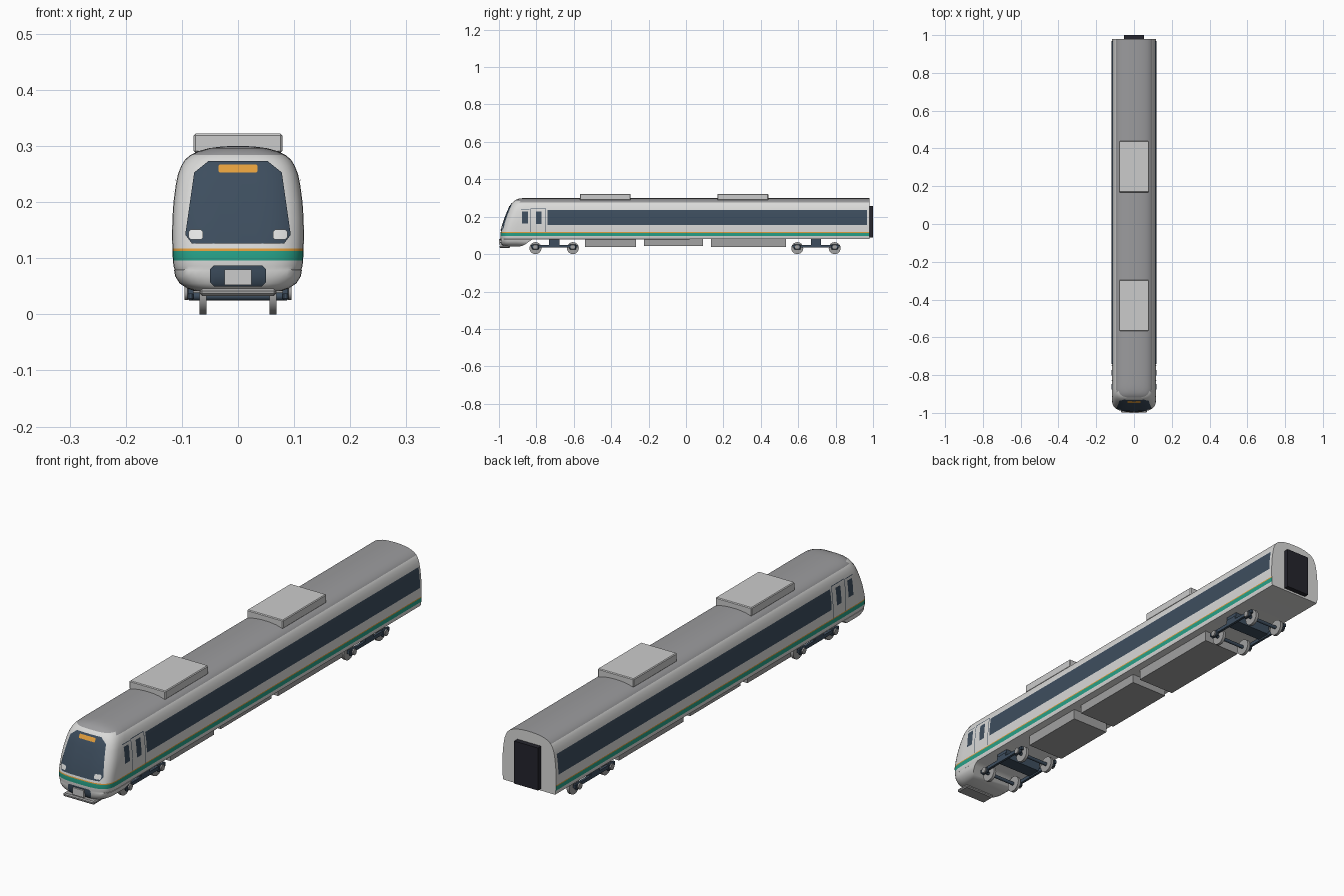
import bpy, bmesh, math
from mathutils import Vector
from mathutils.bvhtree import BVHTree

cube = bpy.data.objects.get("Cube")
if cube:
    bpy.data.objects.remove(cube, do_unlink=True)


def material(name, r, g, b):
    m = bpy.data.materials.new(name)
    m.use_nodes = True
    m.diffuse_color = (r, g, b, 1)
    node = next(n for n in m.node_tree.nodes if n.type == 'BSDF_PRINCIPLED')
    node.inputs["Base Color"].default_value = (r, g, b, 1)
    return m


silver = material("silver_body", .70, .70, .69)
roof_grey = material("roof_grey", .33, .33, .34)
slate = material("slate_glass", .047, .075, .112)
teal = material("teal_stripe", .02, .36, .25)
orange = material("orange_trim", .76, .34, .045)
black = material("end_door_black", .018, .018, .026)
light_grey = material("unit_light_grey", .60, .60, .60)
under_grey = material("underframe_grey", .36, .36, .36)
lamp_white = material("lamp_white", .85, .86, .85)


def finish(name, bm, *mats, smooth=False):
    mesh = bpy.data.meshes.new(name)
    bm.to_mesh(mesh)
    bm.free()
    for m in mats:
        mesh.materials.append(m)
    ob = bpy.data.objects.new(name, mesh)
    bpy.context.collection.objects.link(ob)
    if smooth:
        bpy.ops.object.select_all(action='DESELECT')
        ob.select_set(True)
        bpy.context.view_layer.objects.active = ob
        bpy.ops.object.shade_smooth_by_angle(angle=math.radians(32))
    return ob


def box(name, x, y, z, mat, bevel=0):
    """Box from (min, max) ranges."""
    bm = bmesh.new()
    bmesh.ops.create_cube(bm, size=1)
    for v in bm.verts:
        v.co = [r[0] + (c + .5) * (r[1] - r[0]) for c, r in zip(v.co, (x, y, z))]
    if bevel:
        bmesh.ops.bevel(bm, geom=bm.edges[:], offset=bevel, segments=1, affect='EDGES')
    return finish(name, bm, mat)


def cylinder_x(name, x, y, z, radius, depth, mat):
    bm = bmesh.new()
    bmesh.ops.create_cone(bm, cap_ends=True, segments=24, radius1=radius,
                          radius2=radius, depth=depth)
    for v in bm.verts:
        v.co = (x + v.co.z, y + v.co.x, z + v.co.y)
    return finish(name, bm, mat, smooth=True)


# Car body: stacked plan outlines (height, half width, nose y, rear y)
REAR = .98
LAYERS = [
    (.042, .078, -.970, -.885), (.046, .090, -.980, -.870), (.055, .104, -.987, -.855),
    (.068, .112, -.990, -.838), (.079, .114, -.991, -.820), (.080, .113, -.991, REAR),
    (.086, .115, -.992, REAR), (.096, .116, -.992, REAR), (.113, .117, -.992, REAR),
    (.117, .117, -.991, REAR), (.140, .1175, -.985, REAR), (.170, .117, -.976, REAR),
    (.200, .115, -.965, REAR), (.230, .111, -.953, REAR), (.250, .107, -.944, REAR),
    (.265, .101, -.935, REAR), (.275, .095, -.928, REAR), (.284, .085, -.919, REAR),
    (.291, .070, -.908, REAR), (.296, .052, -.895, REAR), (.299, .030, -.875, REAR),
    (.300, .012, -.850, REAR)]
NOSE_DEPTH, POWER, STEPS = .08, 2 / 3.5, 9


def outline(w, front, rear):
    pts = [(-w, rear)]
    for i in range(-STEPS, STEPS + 1):
        t = i / STEPS * math.pi / 2
        x = math.copysign(abs(math.sin(t)) ** POWER, t) * w
        pts.append((x, front + NOSE_DEPTH * (1 - max(0, math.cos(t)) ** POWER)))
    return pts + [(w, rear)]


bm = bmesh.new()
rings = [[bm.verts.new((x, y, z)) for x, y in outline(w, f, r)] for z, w, f, r in LAYERS]
for a, b in zip(rings, rings[1:]):
    for i in range(len(a)):
        j = (i + 1) % len(a)
        bm.faces.new((a[i], a[j], b[j], b[i]))
bm.faces.new(rings[0])
bm.faces.new(rings[-1])
bmesh.ops.recalc_face_normals(bm, faces=bm.faces[:])
for f in bm.faces:
    c = f.calc_center_median()
    rear_wall = f.normal.y > .9
    if .096 < c.z < .113 and not rear_wall:
        f.material_index = 2
    elif .113 < c.z < .117 and not rear_wall:
        f.material_index = 3
    elif c.z > .275 and not rear_wall and (c.y > -.89 or c.z > .284):
        f.material_index = 1
surface = BVHTree.FromBMesh(bm)
finish("car_body", bm, silver, roof_grey, teal, orange, smooth=True)


def plate(name, points, facing, mat, lift=.002):
    """Thin panel draped on the body. facing: 0 = nose, +1 / -1 = left / right side."""
    bm = bmesh.new()
    bm.faces.new([bm.verts.new((u, 0, v)) for u, v in points])
    cuts = [((0, 0, layer[0]), (0, 0, 1)) for layer in LAYERS]
    if facing == 0:
        cuts += [((i * .008, 0, 0), (1, 0, 0)) for i in range(-13, 14)]
    for co, no in cuts:
        bmesh.ops.bisect_plane(bm, geom=bm.verts[:] + bm.edges[:] + bm.faces[:],
                               plane_co=co, plane_no=no, dist=1e-5)
    out = Vector((facing, 0 if facing else -1, 0))
    for v in bm.verts:
        u, _, h = v.co
        start = Vector((facing, u, h)) if facing else Vector((u, -2, h))
        hit = surface.ray_cast(start, -out)[0]
        if hit:
            v.co = hit + out * lift
    bm.normal_update()
    for f in bm.faces:
        if f.normal.dot(out) < 0:
            f.normal_flip()
    return finish(name, bm, mat, smooth=True)


def rect(u0, u1, v0, v1, c=0):
    """Rectangle with optional chamfered corners."""
    if not c:
        return [(u0, v0), (u1, v0), (u1, v1), (u0, v1)]
    return [(u0 + c, v0), (u1 - c, v0), (u1, v0 + c), (u1, v1 - c),
            (u1 - c, v1), (u0 + c, v1), (u0, v1 - c), (u0, v0 + c)]


# Nose details
half = [(.082, .126), (.094, .142), (.078, .253), (.053, .273)]
plate("windshield", half + [(-x, z) for x, z in reversed(half)], 0, slate, .003)
plate("destination_sign", rect(-.035, .035, .253, .267, .002), 0, orange, .005)
for side, s in (("left", 1), ("right", -1)):
    lamp = [(s * u, v) for u, v in rect(.062, .088, .133, .151, .004)]
    plate("headlight_" + side, lamp, 0, lamp_white, .006)
plate("coupler_recess", rect(-.05, .05, .05, .087, .007), 0, slate, .003)
box("coupler_cover", (-.024, .024), (-1, -.98), (.052, .080), light_grey)
box("nose_skirt", (-.068, .068), (-.998, -.94), (.033, .046), under_grey, .004)

# Side windows, cab doors and door seams
for side, s in (("left", 1), ("right", -1)):
    plate("window_band_" + side, rect(-.74, .968, .156, .236), s, slate)
    plate("cab_window_" + side, rect(-.876, -.846, .164, .229), s, slate)
    plate("door_window_" + side, rect(-.802, -.773, .160, .229), s, slate)
    plate("cab_window_seam_" + side, rect(-.882, -.838, .238, .241), s, slate)
    plate("door_top_seam_" + side, rect(-.830, -.748, .241, .244), s, slate)
    plate("door_front_seam_" + side, rect(-.831, -.828, .118, .243), s, slate)
    plate("door_rear_seam_" + side, rect(-.751, -.748, .118, .243), s, slate)

# Gangway door on the rear wall
box("end_door", (-.052, .052), (.975, 1), (.088, .256), black)

# Roof units and underfloor equipment
for i, y in enumerate(((-.567, -.297), (.168, .440))):
    box(f"roof_unit_{i + 1}", (-.079, .079), y, (.288, .322), light_grey, .003)
for i, (y, low) in enumerate((((-.54, -.267), .037), ((-.225, .092), .043),
                              ((.133, .535), .037))):
    box(f"underfloor_box_{i + 1}", (-.082, .082), y, (low, .084), under_grey)

# Bogies
for place, y in (("front", -.705), ("rear", .695)):
    box(place + "_bolster", (-.084, .084), (y - .028, y + .028), (.042, .084), slate)
    for side, s in (("left", 1), ("right", -1)):
        label = f"{place}_{side}"
        xs = sorted((s * .079, s * .089))
        box(label + "_side_frame", xs, (y - .125, y + .125), (.036, .050), slate)
        box(label + "_spring_seat", xs, (y - .026, y + .026), (.050, .064), slate)
    for i, wy in enumerate((y - .1, y + .1)):
        cylinder_x(f"{place}_axle_{i + 1}", 0, wy, .032, .007, .17, slate)
        for side, s in (("left", 1), ("right", -1)):
            label = f"{place}_{side}_{i + 1}"
            cylinder_x(label + "_wheel", s * .0625, wy, .032, .032, .012, under_grey)
            box(label + "_axle_box", sorted((s * .079, s * .090)),
                (wy - .018, wy + .018), (.025, .052), slate, .003)
            cylinder_x(label + "_axle_cap", s * .092, wy, .038, .012, .006, under_grey)
